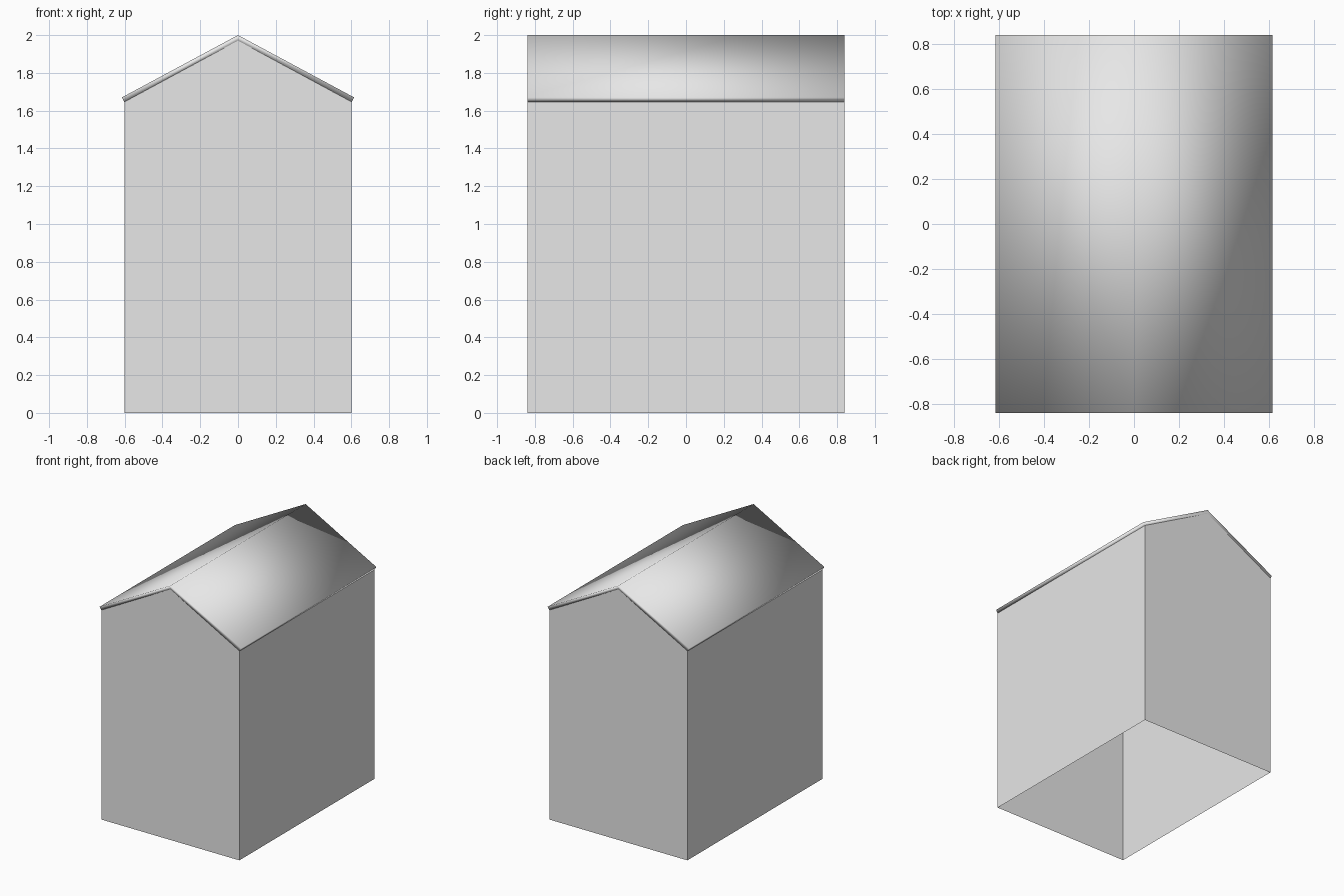
import bpy

cube = bpy.data.objects.get("Cube")
if cube:
    bpy.data.objects.remove(cube, do_unlink=True)

HALF_LENGTH = 0.84

# One plain grey for everything
grey = bpy.data.materials.new("light grey")
grey.use_nodes = True
grey.diffuse_color = (0.8, 0.8, 0.8, 1)
grey.node_tree.nodes["Principled BSDF"].inputs["Base Color"].default_value = (0.8, 0.8, 0.8, 1)


def extrude_profile(name, profile, caps, open_sides=(), smooth=False):
    """Sweep an x-z outline along y; caps lists the end polygons."""
    n = len(profile)
    verts = [(x, y, z) for y in (-HALF_LENGTH, HALF_LENGTH) for x, z in profile]
    faces = [(i, i + n, (i + 1) % n + n, (i + 1) % n)
             for i in range(n) if i not in open_sides]
    for cap in caps:
        faces.append(tuple(cap))
        faces.append(tuple(i + n for i in reversed(cap)))
    mesh = bpy.data.meshes.new(name)
    mesh.from_pydata(verts, [], faces)
    mesh.materials.append(grey)
    mesh.polygons.foreach_set("use_smooth", [smooth] * len(faces))
    mesh.update()
    obj = bpy.data.objects.new(name, mesh)
    bpy.context.collection.objects.link(obj)
    return obj


# Thin walls with gables, open underneath and under the roof
extrude_profile("walls",
                [(-0.6, 0), (0.6, 0), (0.6, 1.647), (0, 1.971), (-0.6, 1.647)],
                caps=[range(5)], open_sides=(0, 2, 3))

# Folded roof slab, softly shaded across all its edges
extrude_profile("roof",
                [(-0.602, 1.646), (0, 1.971), (0.602, 1.646),
                 (0.615, 1.67), (0, 2.0), (-0.615, 1.67)],
                caps=[(0, 1, 4, 5), (1, 2, 3, 4)], smooth=True)
